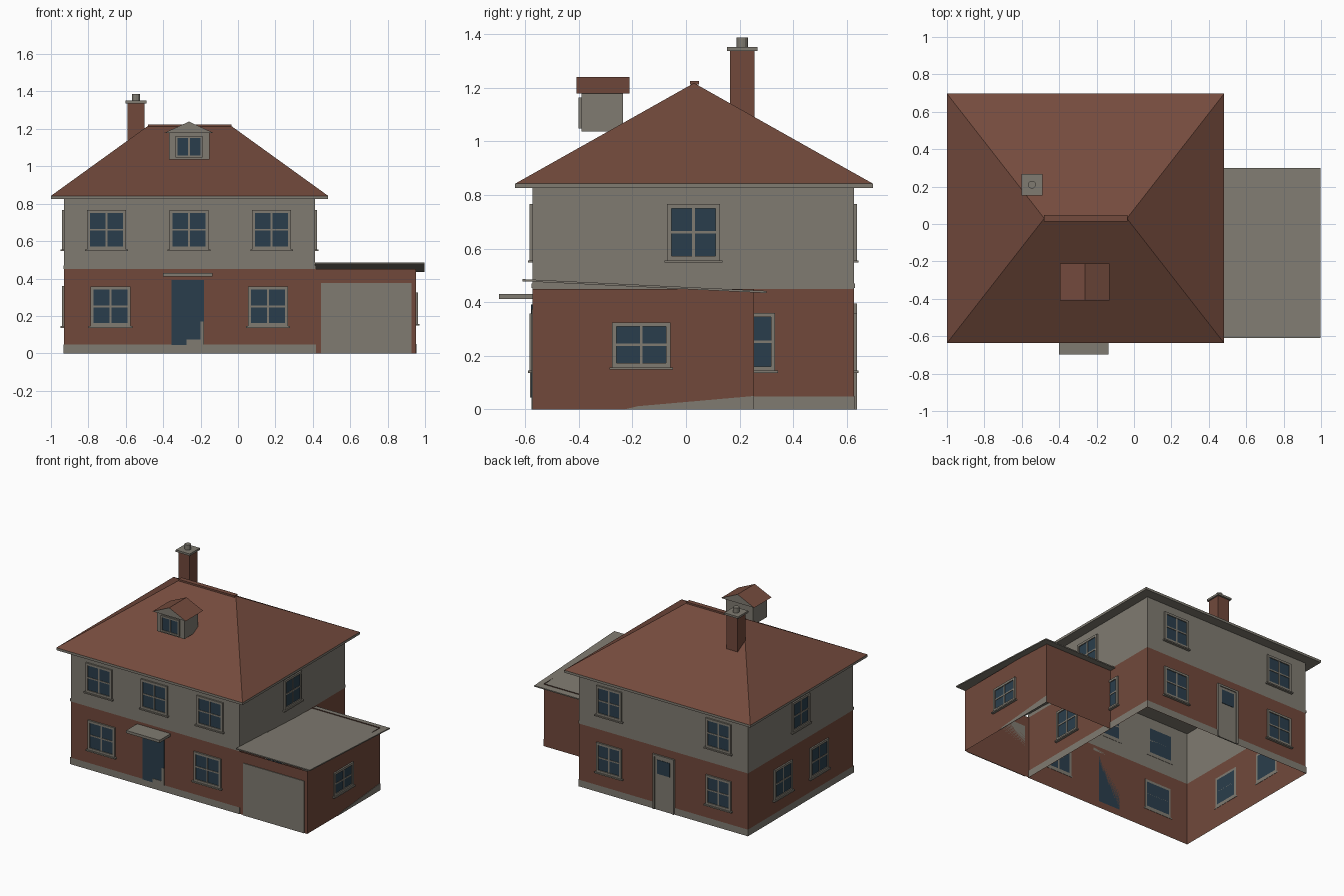
import bpy, bmesh, math
from mathutils import Matrix, Vector

if "Cube" in bpy.data.objects:
    bpy.data.objects.remove(bpy.data.objects["Cube"])


def mat(name, r, g, b):
    m = bpy.data.materials.new(name)
    m.diffuse_color = (r, g, b, 1)
    m.use_nodes = True
    m.node_tree.nodes["Principled BSDF"].inputs["Base Color"].default_value = m.diffuse_color
    return m


STONE = mat("stone_grey", 0.215, 0.198, 0.165)
BRICK = mat("brick_red", 0.165, 0.066, 0.044)
ROOF = mat("roof_tile", 0.175, 0.070, 0.047)
GLASS = mat("window_blue", 0.023, 0.048, 0.072)


def finish(name, bm, mats, normals=True):
    if normals:
        bmesh.ops.recalc_face_normals(bm, faces=bm.faces)
    me = bpy.data.meshes.new(name)
    bm.to_mesh(me)
    bm.free()
    for m in mats:
        me.materials.append(m)
    ob = bpy.data.objects.new(name, me)
    bpy.context.collection.objects.link(ob)
    return ob


def add_box(bm, lo, hi, mi=0, mx=Matrix()):
    c = [(a + b) / 2 for a, b in zip(lo, hi)]
    s = [b - a for a, b in zip(lo, hi)]
    m = mx @ Matrix.Translation(c) @ Matrix.Diagonal((*s, 1))
    r = bmesh.ops.create_cube(bm, size=1, matrix=m)
    for f in {f for v in r["verts"] for f in v.link_faces}:
        f.material_index = mi


def box(name, lo, hi, m):
    bm = bmesh.new()
    add_box(bm, lo, hi)
    return finish(name, bm, [m])


def walls(name, x0, x1, y0, y1, z0, z1, m, sides=4):
    # open shell of outward-facing walls, starting with the front
    bm = bmesh.new()
    pts = [(x0, y0), (x1, y0), (x1, y1), (x0, y1)]
    for i in range(sides):
        a, b = pts[i], pts[(i + 1) % 4]
        bm.faces.new([bm.verts.new(p) for p in
                      ((*a, z0), (*b, z0), (*b, z1), (*a, z1))])
    return finish(name, bm, [m], False)


def plate(name, pts, depth, m):
    # flat polygon extruded along the depth vector
    bm = bmesh.new()
    f = bm.faces.new([bm.verts.new(p) for p in pts])
    r = bmesh.ops.extrude_face_region(bm, geom=[f], use_keep_orig=True)
    vs = [v for v in r["geom"] if isinstance(v, bmesh.types.BMVert)]
    bmesh.ops.translate(bm, vec=Vector(depth), verts=vs)
    return finish(name, bm, [m])


X0, X1, Y0, Y1 = -0.93, 0.412, -0.572, 0.626
SIDES = {"front": (0, lambda c: (c, Y0)), "right": (90, lambda c: (X1, c)),
         "back": (180, lambda c: (c, Y1)), "left": (-90, lambda c: (X0, c)),
         "garage": (90, lambda c: (0.952, c)), "dormer": (0, lambda c: (c, -0.39))}


def place(side, c):
    ang, pos = SIDES[side]
    return Matrix.Translation((*pos(c), 0)) @ Matrix.Rotation(math.radians(ang), 4, 'Z')


def window(side, c, z0, z1, w, sill=True, t=0.016):
    bm = bmesh.new()
    mx = place(side, c)
    h, zm = w / 2, (z0 + z1) / 2
    add_box(bm, (-h + t, -0.005, z0 + t), (h - t, 0.002, z1 - t), 1, mx)
    for s in (-1, 1):
        e = sorted((s * h, s * (h - t)))
        add_box(bm, (e[0], -0.011, z0), (e[1], 0.002, z1), 0, mx)
    for a, b in ((z0, z0 + t), (z1 - t, z1)):
        add_box(bm, (-h + t, -0.011, a), (h - t, 0.002, b), 0, mx)
    # glazing bars
    add_box(bm, (-0.005, -0.008, z0 + t), (0.005, 0.002, z1 - t), 0, mx)
    if sill:
        add_box(bm, (-h + t, -0.008, zm - 0.005), (h - t, 0.002, zm + 0.005), 0, mx)
        add_box(bm, (-h - 0.01, -0.018, z0 - 0.009), (h + 0.01, 0.002, z0), 0, mx)
    finish(f"{side}_window", bm, [STONE, GLASS])


# House walls, plinth and belt course
walls("brick_walls", X0, X1, Y0, Y1, 0, 0.45, BRICK)
walls("upper_walls", X0, X1, Y0, Y1, 0.45, 0.828, STONE)
e = 0.004
walls("plinth", X0 - e, X1 + e, Y0 - e, Y1 + e, 0, 0.048, STONE)
walls("belt_course", X0 - e, X1 + e, Y0 - e, Y1 + e, 0.452, 0.47, STONE)

# Hip roof: tiled slopes, grey fascia and soffit
bm = bmesh.new()
ex0, ex1, ey0, ey1, zs, ze = -1.0, 0.482, -0.637, 0.697, 0.825, 0.842
base = [bm.verts.new((x, y, zs)) for x, y in ((ex0, ey0), (ex1, ey0), (ex1, ey1), (ex0, ey1))]
top = [bm.verts.new((v.co.x, v.co.y, ze)) for v in base]
ra, rb = bm.verts.new((-0.48, 0.03, 1.217)), bm.verts.new((-0.038, 0.03, 1.217))
bm.faces.new(base)
for i in range(4):
    j = (i + 1) % 4
    bm.faces.new((base[i], base[j], top[j], top[i]))
for vs in ((top[0], top[1], rb, ra), (top[1], top[2], rb),
           (top[2], top[3], ra, rb), (top[3], top[0], ra)):
    bm.faces.new(vs).material_index = 1
finish("hip_roof", bm, [STONE, ROOF])
box("ridge_cap", (-0.482, 0.014, 1.212), (-0.036, 0.048, 1.224), ROOF)

# Chimney
box("chimney_stack", (-0.59, 0.164, 1.0), (-0.50, 0.255, 1.337), BRICK)
box("chimney_cap", (-0.602, 0.152, 1.337), (-0.49, 0.267, 1.351), STONE)
bm = bmesh.new()
bmesh.ops.create_cone(bm, cap_ends=True, segments=12, radius1=0.021, radius2=0.021, depth=0.037,
                      matrix=Matrix.Translation((-0.546, 0.21, 1.368)))
finish("chimney_pot", bm, [STONE])

# Dormer with gabled roof
box("dormer_walls", (-0.37, -0.39, 1.036), (-0.153, -0.235, 1.18), STONE)
window("dormer", -0.262, 1.047, 1.163, 0.145, sill=False, t=0.012)
gable = plate("dormer_roof", [(-0.395, -0.408, 1.178), (-0.13, -0.408, 1.178),
                              (-0.262, -0.408, 1.239)], (0, 0.197, 0), STONE)
gable.data.materials.append(ROOF)
for p in gable.data.polygons:
    if p.normal.z > 0.3:
        p.material_index = 1

# House windows
for x in (-0.703, -0.262, 0.18):
    window("front", x, 0.556, 0.766, 0.208)
for x in (-0.682, 0.16):
    window("front", x, 0.145, 0.357, 0.215)
for x in (-0.70, 0.17):
    window("back", x, 0.556, 0.766, 0.2)
    window("back", x, 0.145, 0.357, 0.2)
for side in ("left", "right"):
    window(side, 0.028, 0.556, 0.766, 0.196)
    for y in (-0.18, 0.23):
        window(side, y, 0.145, 0.36, 0.205)

# Front door, jambs and canopy
box("front_door", (-0.355, Y0 - 0.006, 0.045), (-0.183, Y0, 0.392), GLASS)
box("door_kick_panel", (-0.275, Y0 - 0.009, 0.045), (-0.183, Y0, 0.074), STONE)
box("door_edge_strip", (-0.2, Y0 - 0.009, 0.074), (-0.183, Y0, 0.17), STONE)
box("door_canopy", (-0.402, -0.697, 0.411), (-0.136, Y0, 0.43), STONE)

# Back door with small pane
bm = bmesh.new()
mx = place("back", -0.264)
add_box(bm, (-0.07, -0.006, 0.0), (0.07, 0.002, 0.38), 0, mx)
for s in (-1, 1):
    e2 = sorted((s * 0.07, s * 0.085))
    add_box(bm, (e2[0], -0.012, 0), (e2[1], 0.002, 0.395), 0, mx)
add_box(bm, (-0.07, -0.012, 0.38), (0.07, 0.002, 0.395), 0, mx)
add_box(bm, (-0.05, -0.009, 0.26), (0.05, 0.0, 0.36), 1, mx)
finish("back_door", bm, [STONE, GLASS])

# Garage: three walls, sloping slab roof, door and window
walls("garage_walls", X1, 0.952, Y0, 0.253, 0, 0.45, BRICK, 3)
plate("garage_roof", [(X1, -0.61, 0.478), (0.998, -0.61, 0.478), (0.998, 0.30, 0.434),
                      (X1, 0.30, 0.434)], (0, 0, 0.008), STONE)
box("garage_door", (0.443, Y0 - 0.005, 0), (0.928, Y0, 0.375), STONE)
plate("garage_plinth", [(0.952, -0.23, 0), (0.952, 0.253, 0), (0.952, 0.253, 0.05),
                        (0.952, -0.18, 0.012)], (0.003, 0, 0), STONE)
window("garage", -0.167, 0.157, 0.325, 0.218)
